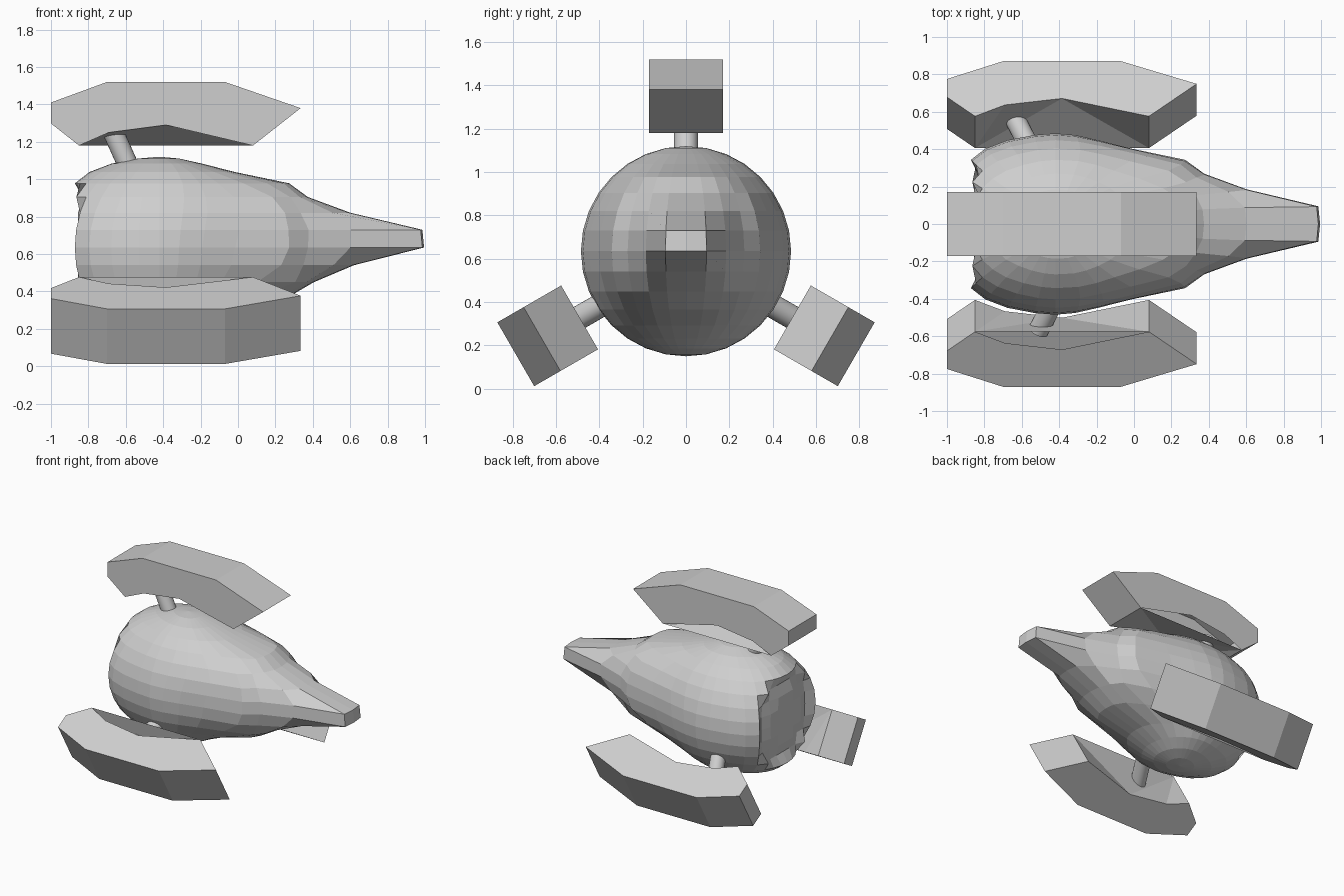
import bpy, bmesh, math
from mathutils import Vector

if "Cube" in bpy.data.objects:
    bpy.data.objects.remove(bpy.data.objects["Cube"])

grey = bpy.data.materials.new("light grey")
grey.diffuse_color = (0.62, 0.62, 0.62, 1)
grey.use_nodes = True
grey.node_tree.nodes["Principled BSDF"].inputs["Base Color"].default_value = grey.diffuse_color


def finish(bm, name):
    me = bpy.data.meshes.new(name)
    bm.to_mesh(me)
    bm.free()
    me.materials.append(grey)
    ob = bpy.data.objects.new(name, me)
    bpy.context.collection.objects.link(ob)
    return ob


def interp(table, t):
    if t <= table[0][0]:
        return table[0][1]
    for (a, va), (b, vb) in zip(table, table[1:]):
        if t <= b:
            return va + (vb - va) * (t - a) / (b - a)
    return table[-1][1]


# Body: a sphere with one patch pulled forward into a nose and a flattened, jagged tail
R = 0.485
STEP = R * math.sin(math.pi / 16)
NOSE = [(0, 0.93), (0.09, 0.575), (0.18, 0.38), (0.25, 0.35),
        (0.31, 0.13), (0.355, 0.04), (0.39, 0)]
TAIL = [(0.335, -0.11), (0.405, -0.105), (0.45, -0.07), (0.485, 0)]

bm = bmesh.new()
bmesh.ops.create_uvsphere(bm, u_segments=32, v_segments=16, radius=R)
for v in bm.verts:
    x, y, z = v.co
    if x > 0.001:
        dy = max(0, abs(y) - STEP)
        dz = max(0, z - STEP, -z)
        x += interp(NOSE, math.hypot(dy, dz))
    elif x < -0.001:
        r = math.hypot(y, z)
        if r > 0.335:
            x += interp(TAIL, r)
        else:
            x = -0.41 if r > 0.25 else -0.435
    v.co = (x - 0.42, y, z + 0.635)
finish(bm, "body")


# Radial placement: along x, r outward and w sideways, turned about the long axis
def place(x, r, w, a):
    return Vector((x, r * math.sin(a) + w * math.cos(a),
                   0.613 + r * math.cos(a) - w * math.sin(a)))


# Pod outline: inner edge first (4 points), then round the nose and back
OUTLINE = [(-0.85, 0.567), (-0.69, 0.637), (-0.385, 0.677), (0.08, 0.567),
           (0.335, 0.767), (-0.07, 0.907), (-0.70, 0.907), (-1.0, 0.797),
           (-1.0, 0.685)]


def pod(name, a):
    bm = bmesh.new()
    A = [bm.verts.new(place(x, r, -0.17, a)) for x, r in OUTLINE]
    B = [bm.verts.new(place(x, r, 0.17, a)) for x, r in OUTLINE]
    n = len(OUTLINE)
    bm.faces.new(A)
    bm.faces.new(B[::-1])
    for i in range(3, n):
        j = (i + 1) % n
        bm.faces.new((A[j], A[i], B[i], B[j]))
    # inner side: hollow along one edge, straight along the other
    for tri in ((A[1], A[0], B[0]), (A[2], A[1], B[0]),
                (A[2], B[0], B[3]), (A[3], A[2], B[3])):
        bm.faces.new(tri)
    finish(bm, name)


# Slanted round strut between body and pod
def strut(name, a, x_mid):
    bm = bmesh.new()
    p = place(x_mid + 0.075, 0.40, 0, a)
    q = place(x_mid - 0.042, 0.66, 0, a)
    rot = (q - p).to_track_quat('Z', 'Y').to_matrix().to_4x4()
    rot.translation = (p + q) / 2
    bmesh.ops.create_cone(bm, cap_ends=True, segments=24, radius1=0.055,
                          radius2=0.055, depth=(q - p).length, matrix=rot)
    ob = finish(bm, name)
    bpy.context.view_layer.objects.active = ob
    ob.select_set(True)
    bpy.ops.object.shade_smooth_by_angle(angle=math.radians(40))
    ob.select_set(False)


for label, deg, x_mid in (("top", 0, -0.635), ("back", 120, -0.60), ("front", 240, -0.47)):
    pod(label + "_pod", math.radians(deg))
    strut(label + "_strut", math.radians(deg), x_mid)
